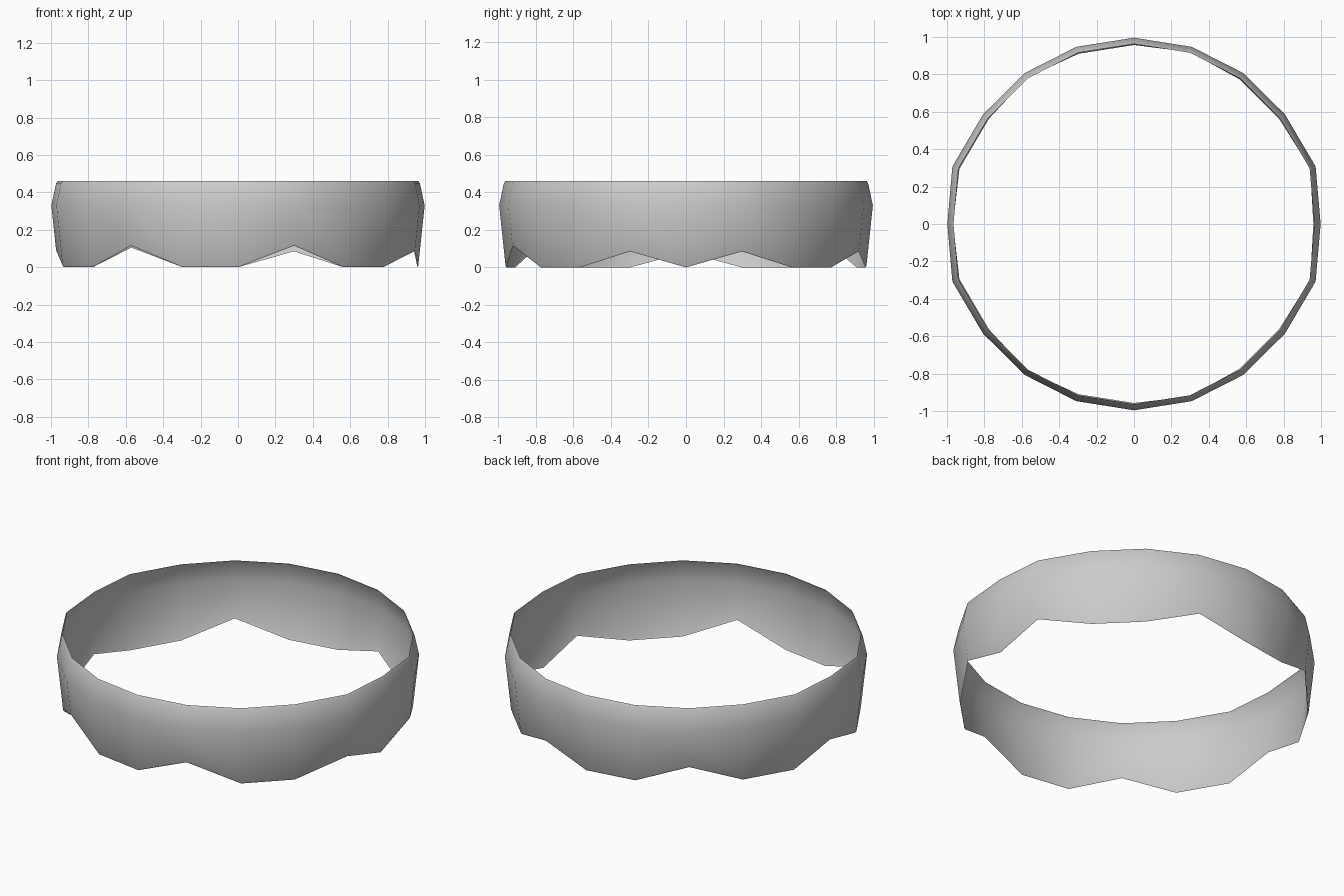
import bpy, bmesh
from math import sin, cos, pi

cube = bpy.data.objects.get("Cube")
if cube:
    bpy.data.objects.remove(cube)

SIDES = 20
# Height of the raised points along the lower edge, by column from the front towards +x
NOTCHES = {1: 0.115, 4: 0.085, 6: 0.085, 9: 0.085, 12: 0.105, 15: 0.08, 18: 0.115}
# Upper part of the band: radius and height
PROFILE = [(0.965, 0.46), (0.973, 0.447), (0.998, 0.33)]


def wall_radius(z):
    """Radius of the tapering lower wall."""
    return 0.963 + (0.998 - 0.963) * z / 0.33


def column(bm, k):
    """One upright row of points, from the top rim to the lower edge."""
    a = 2 * pi * k / SIDES
    x, y = sin(a), -cos(a)
    if abs(abs(y) - sin(pi / 10)) < 0.01:      # sides bulge a little
        x *= 1.023
    low = NOTCHES.get(k, 0)
    rows = PROFILE + [(wall_radius(low + 0.01), low + 0.01), (wall_radius(low) - 0.004, low)]
    return [bm.verts.new((r * x, r * y * 0.998, z)) for r, z in rows]


# Band: a thin open sheet
bm = bmesh.new()
cols = [column(bm, k) for k in range(SIDES)]
for k in range(SIDES):
    a, b = cols[k], cols[(k + 1) % SIDES]
    for i in range(len(a) - 1):
        bm.faces.new((a[i], a[i + 1], b[i + 1], b[i])).smooth = True

mesh = bpy.data.meshes.new("band")
bm.to_mesh(mesh)
bm.free()
band = bpy.data.objects.new("band", mesh)
bpy.context.collection.objects.link(band)

grey = bpy.data.materials.new("light grey")
grey.use_nodes = True
colour = (0.6, 0.6, 0.6, 1)
grey.diffuse_color = colour
grey.node_tree.nodes["Principled BSDF"].inputs["Base Color"].default_value = colour
mesh.materials.append(grey)
